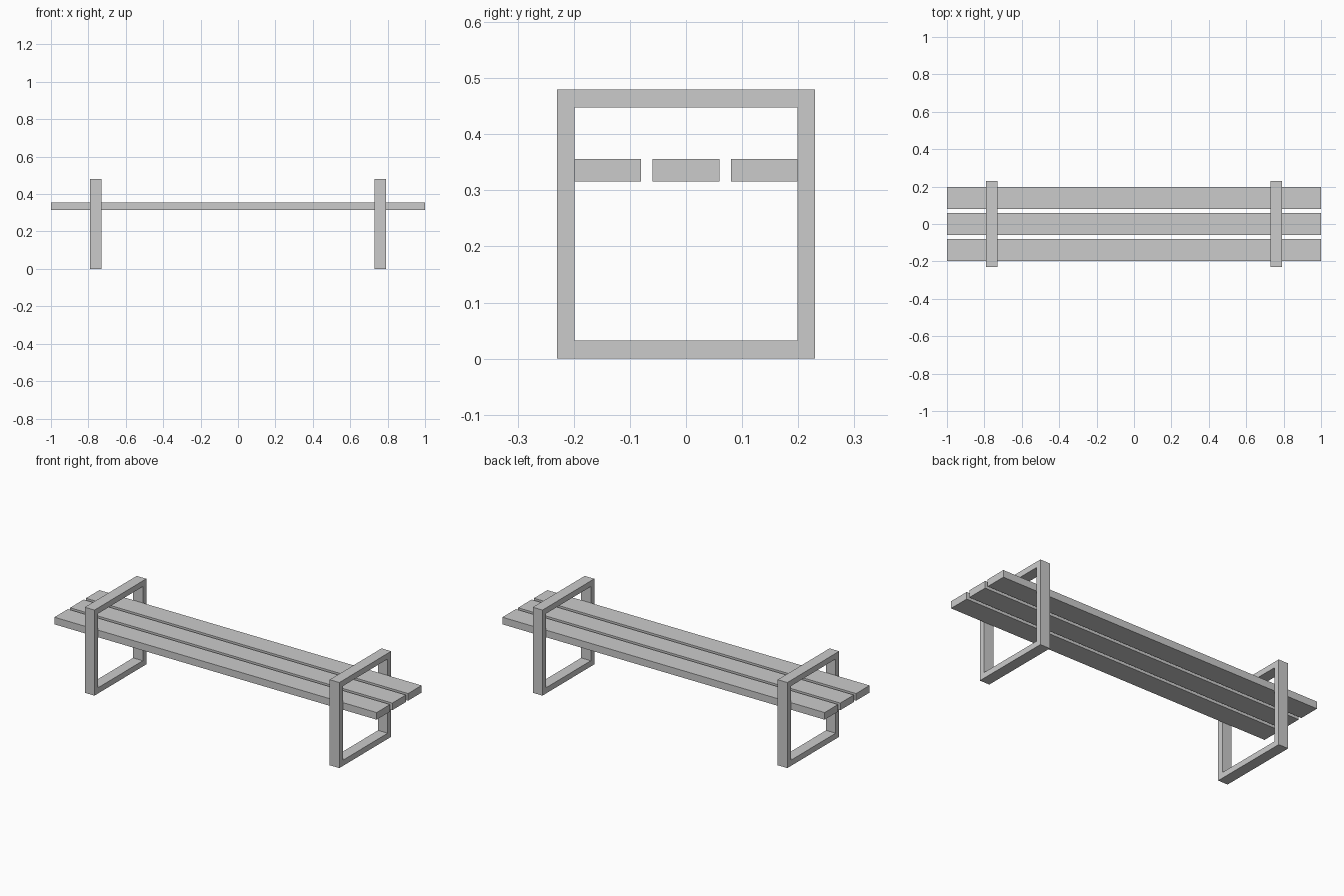
import bpy, bmesh

if "Cube" in bpy.data.objects:
    bpy.data.objects.remove(bpy.data.objects["Cube"])

SLAT_Z = (0.316, 0.356)


def mesh_object(name, bm):
    bmesh.ops.recalc_face_normals(bm, faces=bm.faces)
    me = bpy.data.meshes.new(name)
    bm.to_mesh(me)
    bm.free()
    ob = bpy.data.objects.new(name, me)
    bpy.context.collection.objects.link(ob)
    return ob


def slat(name, y0, y1):
    bm = bmesh.new()
    bmesh.ops.create_cube(bm, size=1)
    z0, z1 = SLAT_Z
    for v in bm.verts:
        v.co.x *= 2
        v.co.y = y0 if v.co.y < 0 else y1
        v.co.z = z0 if v.co.z < 0 else z1
    return mesh_object(name, bm)


def frame(name, x, width=0.06):
    # closed rectangular hoop: outer and inner loops bridged, then extruded
    outer = [(-0.23, 0), (0.23, 0), (0.23, 0.48), (-0.23, 0.48)]
    inner = [(-0.199, 0.032), (0.199, 0.032), (0.199, 0.448), (-0.199, 0.448)]
    bm = bmesh.new()
    o, i = [[bm.verts.new((x - width / 2, y, z)) for y, z in loop] for loop in (outer, inner)]
    faces = [bm.faces.new((o[k], o[(k + 1) % 4], i[(k + 1) % 4], i[k])) for k in range(4)]
    ext = bmesh.ops.extrude_face_region(bm, geom=faces, use_keep_orig=True)
    verts = [g for g in ext["geom"] if isinstance(g, bmesh.types.BMVert)]
    bmesh.ops.translate(bm, verts=verts, vec=(width, 0, 0))
    return mesh_object(name, bm)


# three seat planks
slat("seat_slat_front", -0.199, -0.08)
slat("seat_slat_middle", -0.06, 0.06)
slat("seat_slat_back", 0.08, 0.199)

# two hoop legs that rise above the seat as armrests
for side, x in (("left", -0.76), ("right", 0.76)):
    frame(f"leg_frame_{side}", x)
